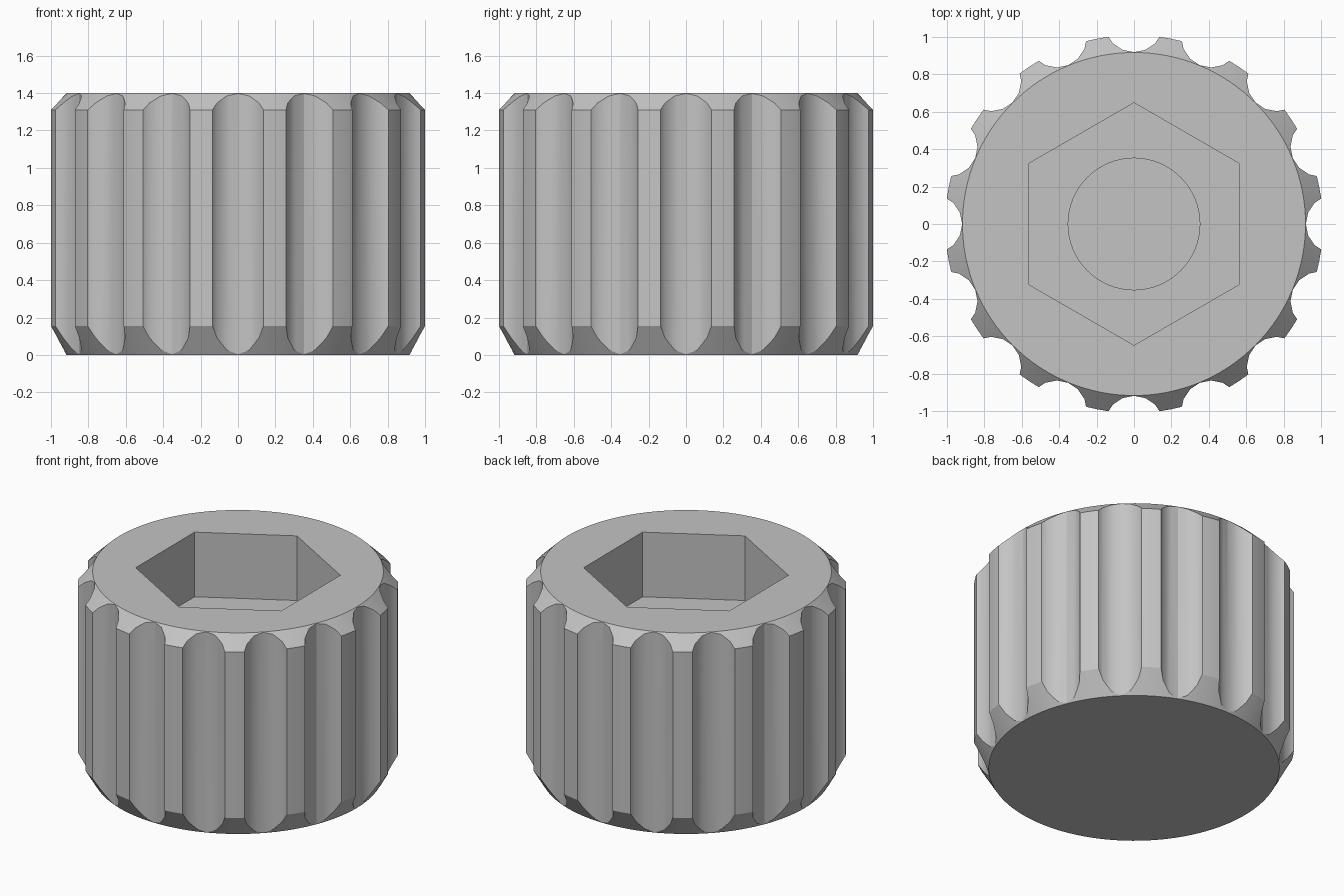
import bpy, bmesh, math

cube = bpy.data.objects.get("Cube")
if cube:
    bpy.data.objects.remove(cube, do_unlink=True)

HEIGHT, RADIUS, RIM = 1.4, 1.01, 0.917
FLUTES = 16

grey = bpy.data.materials.new("mid grey")
grey.use_nodes = True
colour = (0.55, 0.55, 0.55, 1)
grey.diffuse_color = colour
grey.node_tree.nodes["Principled BSDF"].inputs["Base Color"].default_value = colour


def new_object(name, bm):
    bmesh.ops.recalc_face_normals(bm, faces=bm.faces)
    mesh = bpy.data.meshes.new(name)
    bm.to_mesh(mesh)
    bm.free()
    mesh.materials.append(grey)
    obj = bpy.data.objects.new(name, mesh)
    bpy.context.collection.objects.link(obj)
    return obj


def add_stack(bm, rings, sides, centre=(0, 0), turn=0.0):
    """Closed solid through (radius, z) rings."""
    loops = []
    for r, z in rings:
        angles = [turn + math.tau * i / sides for i in range(sides)]
        loops.append([bm.verts.new((centre[0] + r * math.cos(a),
                                    centre[1] + r * math.sin(a), z)) for a in angles])
    for low, high in zip(loops, loops[1:]):
        for i in range(sides):
            j = (i + 1) % sides
            bm.faces.new((low[i], low[j], high[j], high[i]))
    bm.faces.new(loops[0][::-1])
    bm.faces.new(loops[-1])


def cut(target, cutter):
    cutter.hide_render = True
    mod = target.modifiers.new("cut", 'BOOLEAN')
    mod.operation = 'DIFFERENCE'
    mod.solver = 'EXACT'
    mod.object = cutter
    bpy.context.view_layer.objects.active = target
    bpy.ops.object.modifier_apply(modifier=mod.name)
    bpy.data.objects.remove(cutter, do_unlink=True)


# Round body with chamfered top and bottom
bm = bmesh.new()
add_stack(bm, [(RIM, 0), (RADIUS, 0.155), (RADIUS, 1.31), (RIM, HEIGHT)], 128)
knob = new_object("knob_body", bm)

# Grip flutes around the side
bm = bmesh.new()
for i in range(FLUTES):
    a = math.tau * i / FLUTES
    add_stack(bm, [(0.16, -0.1), (0.16, HEIGHT + 0.1)], 16,
              (1.079 * math.cos(a), 1.079 * math.sin(a)), a)
cut(knob, new_object("flute_cutter", bm))

# Hexagonal socket, then the blind round bore below it
bm = bmesh.new()
add_stack(bm, [(0.648, 0.95), (0.648, HEIGHT + 0.1)], 6, turn=math.pi / 2)
cut(knob, new_object("hex_cutter", bm))
bm = bmesh.new()
add_stack(bm, [(0.352, 0.2), (0.352, 1.2)], 64)
cut(knob, new_object("bore_cutter", bm))

# Smooth curved walls, crisp edges
bpy.ops.object.select_all(action='DESELECT')
knob.select_set(True)
bpy.context.view_layer.objects.active = knob
bpy.ops.object.shade_smooth_by_angle(angle=math.radians(28))
